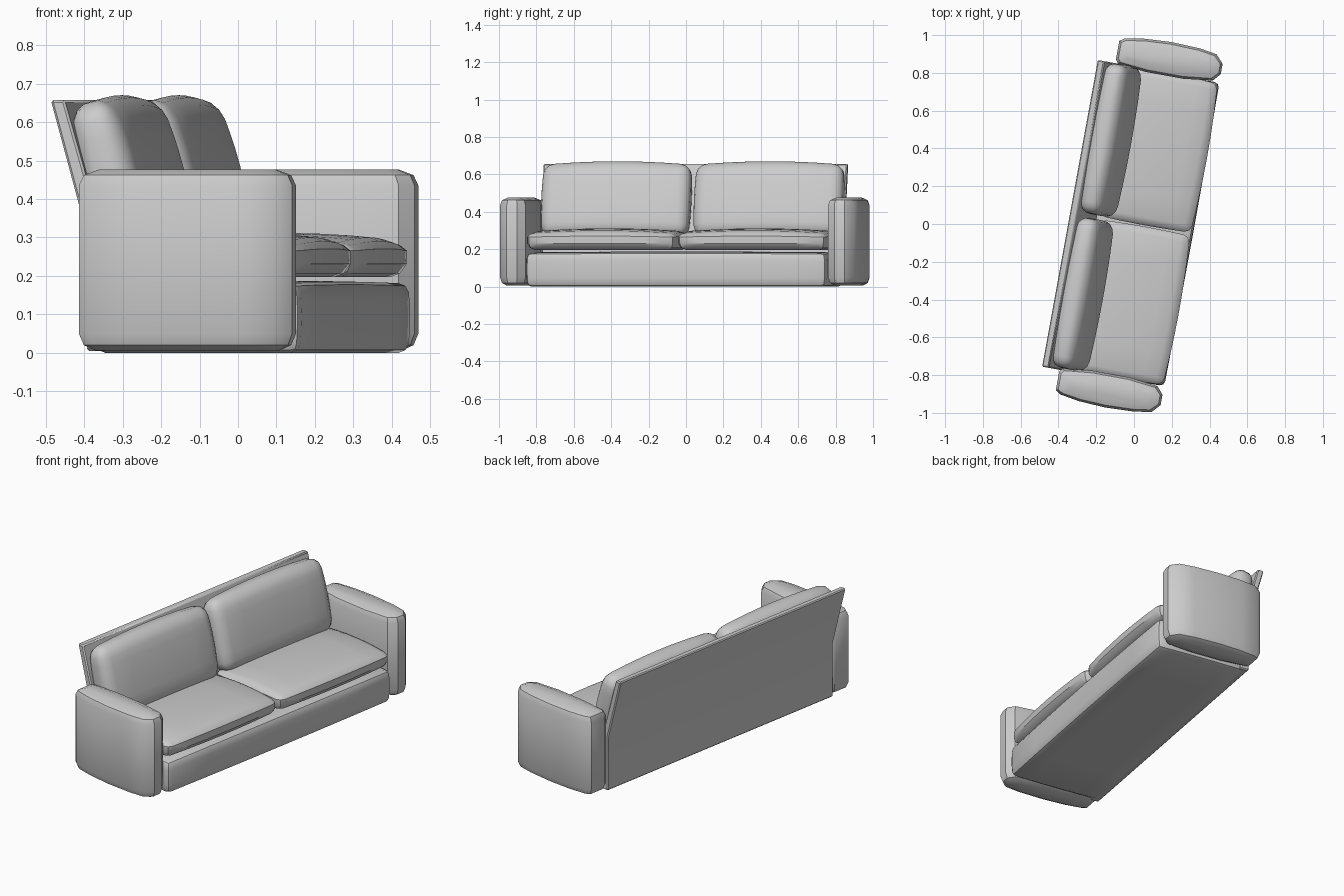
import bpy, bmesh, math
from mathutils import Matrix

if "Cube" in bpy.data.objects:
    bpy.data.objects.remove(bpy.data.objects["Cube"])

# The whole sofa is turned about z; local x is the seat front, local y the length
TURN = Matrix.Rotation(math.radians(-10.3), 4, 'Z')


def finish(name, bm, matrix):
    bmesh.ops.recalc_face_normals(bm, faces=bm.faces)
    bm.transform(TURN @ matrix)
    mesh = bpy.data.meshes.new(name)
    bm.to_mesh(mesh)
    bm.free()
    ob = bpy.data.objects.new(name, mesh)
    bpy.context.collection.objects.link(ob)
    bpy.ops.object.select_all(action='DESELECT')
    ob.select_set(True)
    bpy.context.view_layer.objects.active = ob
    bpy.ops.object.shade_smooth_by_angle(angle=math.radians(35))


def soft_box(name, size, center, bevel, segs=2, bulge=(0, 0, 0), lean=0.0):
    """Bevelled box whose faces swell by 'bulge' (the underside stays flat)."""
    bm = bmesh.new()
    bmesh.ops.create_cube(bm, size=1)
    bmesh.ops.scale(bm, vec=size, verts=bm.verts)
    bmesh.ops.bevel(bm, geom=bm.edges[:], offset=bevel, segments=segs,
                    profile=0.5, affect='EDGES')
    long_edges = [e for e in bm.edges if e.calc_length() > 0.11]
    bmesh.ops.subdivide_edges(bm, edges=long_edges, cuts=5, use_grid_fill=True)
    for v in bm.verts:
        s = [v.co[i] / (size[i] / 2) for i in range(3)]
        for i in range(3):
            if i == 2 and s[2] < 0:
                continue
            others = sum(s[j] ** 2 for j in range(3) if j != i) / 2
            v.co[i] -= bulge[i] * s[i] * others
    finish(name, bm, Matrix.Translation(center) @ Matrix.Rotation(lean, 4, 'Y'))


def arm(name, side):
    """Bowed plan outline lofted upward, drawn in at the bottom and top."""
    plan = [(-0.25, 0.94), (-0.225, 0.957), (-0.12, 0.975), (0.02, 0.983), (0.18, 0.977),
            (0.27, 0.962), (0.31, 0.918), (0.31, 0.862), (0.275, 0.822),
            (0.12, 0.803), (-0.08, 0.803), (-0.235, 0.82), (-0.25, 0.84)]
    rings = [(0.006, 0.04), (0.02, 0.012), (0.05, 0), (0.435, 0), (0.462, 0.012), (0.477, 0.05)]
    cx, cy = 0.03, 0.893
    bm = bmesh.new()
    loops = []
    for z, inset in rings:
        fx, fy = 1 - inset / 0.28, 1 - inset / 0.09
        loops.append([bm.verts.new((cx + (x - cx) * fx, side * (cy + (y - cy) * fy), z))
                      for x, y in plan])
    n = len(plan)
    for a, b in zip(loops, loops[1:]):
        for i in range(n):
            j = (i + 1) % n
            bm.faces.new((a[i], a[j], b[j], b[i]))
    bm.faces.new(loops[0])
    bm.faces.new(loops[-1])
    finish(name, bm, Matrix())


# Base
soft_box("base", (0.56, 1.64, 0.188), (0.037, 0, 0.094), 0.024, 2, (0.012, 0.01, 0.008))

# Back panel, upright below and leaning above
bm = bmesh.new()
profile = [(-0.25, 0.005), (-0.25, 0.31), (-0.345, 0.657),
           (-0.308, 0.657), (-0.20, 0.28), (-0.20, 0.005)]
face = bm.faces.new([bm.verts.new((x, -0.83, z)) for x, z in profile])
side = bmesh.ops.extrude_face_region(bm, geom=[face])
bmesh.ops.translate(bm, vec=(0, 1.65, 0),
                    verts=[g for g in side['geom'] if isinstance(g, bmesh.types.BMVert)])
bmesh.ops.recalc_face_normals(bm, faces=bm.faces)
bmesh.ops.bevel(bm, geom=[e for e in bm.edges if e.calc_face_angle(0) > 0.6],
                offset=0.006, segments=1, affect='EDGES')
finish("back_panel", bm, Matrix())

# Arms and cushions, one of each per side
for label, s in (("left", -1), ("right", 1)):
    arm(label + "_arm", s)
    soft_box(label + "_seat_cushion", (0.52, 0.815, 0.115), (0.06, s * 0.41, 0.254),
             0.035, 2, (0.03, 0.012, 0.03))
    soft_box(label + "_back_cushion", (0.165, 0.81, 0.41), (-0.203, s * 0.415, 0.468),
             0.055, 3, (0.025, 0.015, 0.035), math.radians(-15))
